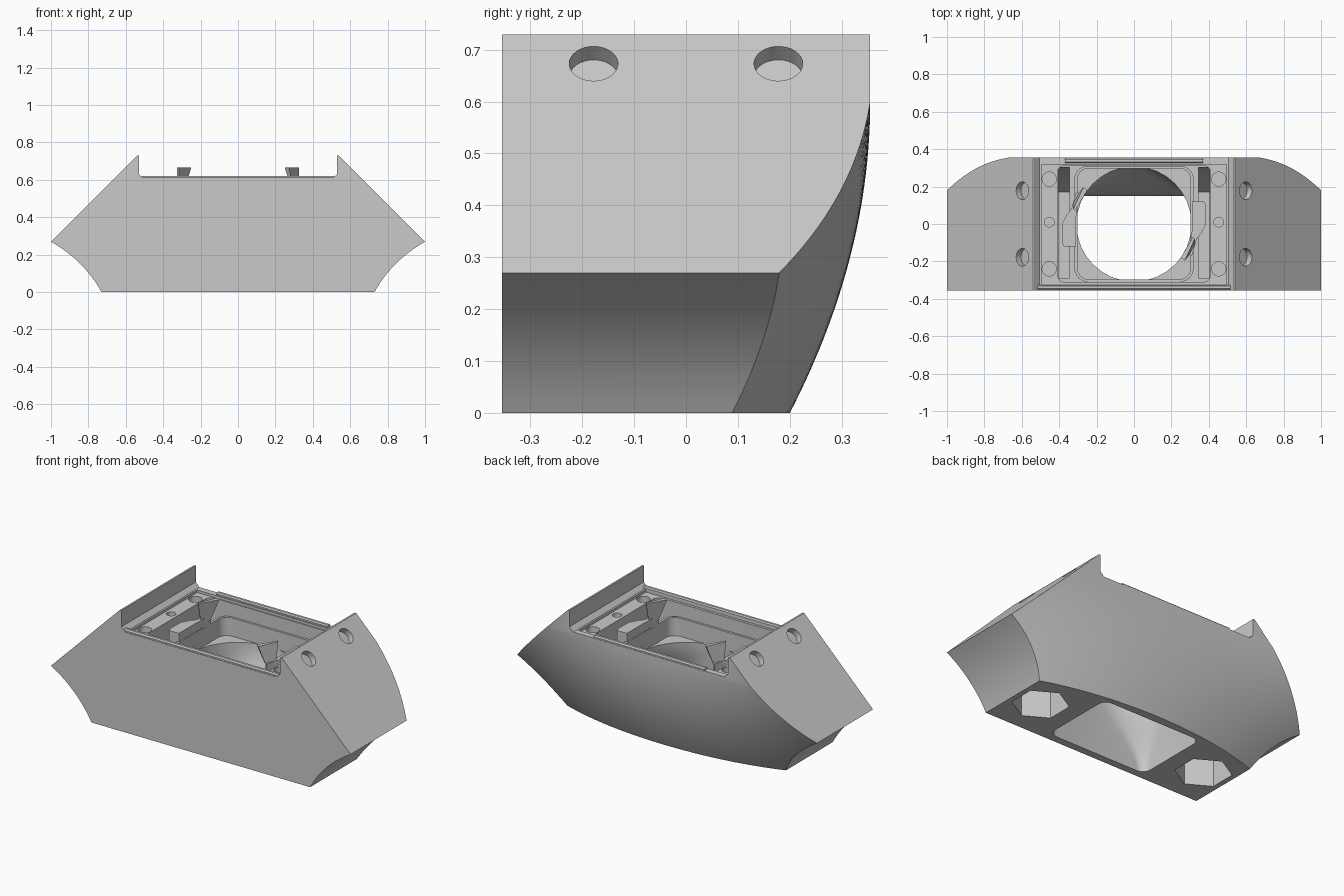
import bpy, bmesh, math
from mathutils import Matrix, Vector

if "Cube" in bpy.data.objects:
    bpy.data.objects.remove(bpy.data.objects["Cube"])

grey = bpy.data.materials.new("mid grey")
grey.diffuse_color = (0.59, 0.59, 0.59, 1)
grey.use_nodes = True
grey.node_tree.nodes["Principled BSDF"].inputs["Base Color"].default_value = grey.diffuse_color


def make(name, bm):
    bmesh.ops.recalc_face_normals(bm, faces=bm.faces)
    me = bpy.data.meshes.new(name)
    bm.to_mesh(me)
    bm.free()
    me.materials.append(grey)
    ob = bpy.data.objects.new(name, me)
    bpy.context.collection.objects.link(ob)
    return ob


def loft(name, rings):
    """Closed solid through rings of equal point count."""
    bm = bmesh.new()
    vs = [[bm.verts.new(p) for p in r] for r in rings]
    n = len(vs[0])
    for a, b in zip(vs, vs[1:]):
        for i in range(n):
            j = (i + 1) % n
            bm.faces.new((a[i], a[j], b[j], b[i]))
    bm.faces.new(vs[0])
    bm.faces.new(vs[-1])
    return make(name, bm)


def box(name, x0, x1, y0, y1, z0, z1):
    r = [(x0, y0), (x1, y0), (x1, y1), (x0, y1)]
    return loft(name, [[(x, y, z) for x, y in r] for z in (z0, z1)])


def cylinder(name, centre, axis, r, depth, sides=32):
    bm = bmesh.new()
    rot = Vector(axis).to_track_quat('Z', 'Y').to_matrix().to_4x4()
    bmesh.ops.create_cone(bm, cap_ends=True, segments=sides, radius1=r, radius2=r,
                          depth=depth, matrix=Matrix.Translation(centre) @ rot)
    return make(name, bm)


def rounded(x0, x1, y0, y1, r, z, k=8):
    pts = []
    corners = [(x1 - r, y1 - r), (x0 + r, y1 - r), (x0 + r, y0 + r), (x1 - r, y0 + r)]
    for q, (cx, cy) in enumerate(corners):
        for i in range(k + 1):
            a = math.pi / 2 * (q + i / k)
            pts.append((cx + r * math.cos(a), cy + r * math.sin(a), z))
    return pts


def cut(target, cutter):
    m = target.modifiers.new("cut", 'BOOLEAN')
    m.operation = 'DIFFERENCE'
    m.solver = 'EXACT'
    m.object = cutter
    bpy.context.view_layer.objects.active = target
    bpy.ops.object.modifier_apply(modifier=m.name)
    bpy.data.objects.remove(cutter)


# Body: front outline with concave lower flanks and raised ears
flank = []
for i in range(13):
    t = i / 12
    x = (1 - t) ** 2 * 0.73 + 2 * t * (1 - t) * 0.82 + t * t * 1.0
    z = 2 * t * (1 - t) * 0.165 + t * t * 0.27
    flank.append((x, z))
half = flank + [(0.541, 0.729), (0.53, 0.729), (0.53, 0.63), (0.505, 0.605)]
outline = half + [(-x, z) for x, z in reversed(half)]
body = loft("duct_body", [[(x, y, z) for x, z in outline] for y in (-0.355, 0.3545)])

# Rounded back surface
bm = bmesh.new()
NX, NZ = 48, 28
grid = []
for k in range(NZ + 1):
    z = -0.05 + 0.65 * k / NZ
    h = 0.6 - z
    row = []
    for i in range(NX + 1):
        x = -1.1 + 2.2 * i / NX
        bow = 0.30 * x ** 2 + 0.09 * x ** 4
        row.append(bm.verts.new((x, 0.355 - 0.43 * h * h - h * bow, z)))
    grid.append(row)
for k in range(NZ):
    for i in range(NX):
        bm.faces.new((grid[k][i], grid[k][i + 1], grid[k + 1][i + 1], grid[k + 1][i]))
edge = [e for e in bm.edges if e.is_boundary]
for v in bmesh.ops.extrude_edge_only(bm, edges=edge)["geom"]:
    if isinstance(v, bmesh.types.BMVert):
        v.co.y = 0.6
bmesh.ops.holes_fill(bm, edges=[e for e in bm.edges if e.is_boundary])
cut(body, make("back_cutter", bm))

# Ledge recess and fan cavity
cut(body, box("ledge_cutter", -0.495, 0.495, -0.325, 0.318, 0.59, 0.8))
cut(body, loft("cavity_cutter", [rounded(-0.41, 0.41, -0.31, 0.312, 0.04, z) for z in (0.4, 0.7)]))

# Deep side pockets whose back follows the rounded shell
pocket = [(-0.29, 0.45), (-0.29, 0.1), (0.17, 0.1), (0.235, 0.2), (0.275, 0.3), (0.303, 0.4), (0.306, 0.45)]
for s in (-1, 1):
    cut(body, loft("pocket_cutter", [[(s * x, y, z) for y, z in pocket] for x in (0.345, 0.405)]))

# Funnel from the round fan opening to the rectangular outlet
bottom = rounded(-0.33, 0.33, -0.31, 0.15, 0.05, 0)
rings = []
for i in range(-1, 11):
    t = max(0, i / 10)
    s = t * t * (3 - 2 * t)
    ring = []
    for n, p in enumerate(bottom):
        q, j = divmod(n, 9)
        a = math.pi / 2 * (q + (j + 0.03 * (4 - j)) / 8)
        ring.append((p[0] * (1 - s) + 0.307 * math.cos(a) * s,
                     p[1] * (1 - s) + 0.307 * math.sin(a) * s, 0.41 * t if i >= 0 else -0.05))
    rings.append(ring)
cut(body, loft("funnel_cutter", rings))

# Holes: blind slanted ear holes, ledge screw holes, hexagonal nut pockets
for s in (-1, 1):
    for y in (-0.178, 0.178):
        cut(body, cylinder("ear_hole", (s * 0.617, y, 0.693), (s, 0, 1), 0.047, 0.13))
    for y, r in ((-0.24, 0.038), (0.01, 0.026), (0.24, 0.038)):
        cut(body, cylinder("ledge_hole", (s * 0.453, y, 0.58), (0, 0, 1), r, 0.12, 24))
    cut(body, cylinder("nut_pocket", (s * 0.565, -0.1, 0.05), (0, 0, 1), 0.155, 0.3, 6))

# Rim lips along the front and back
lip = [(-0.352, 0.595), (-0.325, 0.595), (-0.325, 0.613), (-0.331, 0.62), (-0.345, 0.62), (-0.352, 0.613)]
front_lip = loft("front_lip", [[(x, y, z) for y, z in lip] for x in (-0.515, 0.515)])
back_lip = loft("back_lip", [[(x, -y, z) for y, z in lip] for x in (-0.37, 0.37)])

# Rounded square collar around the fan opening
collar = loft("fan_collar", [rounded(-0.318, 0.318, -0.309, 0.311, 0.07, z) for z in (0.395, 0.51)])
cut(collar, loft("collar_cutter", [rounded(-0.302, 0.302, -0.296, 0.298, 0.06, z) for z in (0.3, 0.7)]))

# Retaining clips: S-shaped arm with a flared tip, repeated by half a turn
parts = [body, front_lip, back_lip, collar]
arm = [(0.31, 0.12), (0.375, 0.12), (0.385, 0.10), (0.385, 0.0), (0.36, -0.05), (0.335, -0.08),
       (0.31, -0.17), (0.298, -0.165), (0.308, -0.07), (0.31, 0.0)]
tip_low = [(0.318, -0.10), (0.29, -0.15), (0.30, -0.16), (0.328, -0.11)]
tip_high = [(0.315, -0.07), (0.25, -0.18), (0.272, -0.195), (0.325, -0.08)]
for s, side in ((1, "right"), (-1, "left")):
    parts.append(loft(side + "_clip_arm", [[(s * x, s * y, z) for x, y in arm] for z in (0.38, 0.56)]))
    parts.append(loft(side + "_clip_tip", [[(s * x, s * y, z) for x, y in r]
                                           for r, z in ((tip_low, 0.54), (tip_high, 0.665))]))

# Smooth curved surfaces while keeping creases
for ob in parts:
    bpy.ops.object.select_all(action='DESELECT')
    ob.select_set(True)
    bpy.context.view_layer.objects.active = ob
    bpy.ops.object.shade_smooth_by_angle(angle=math.radians(28))
